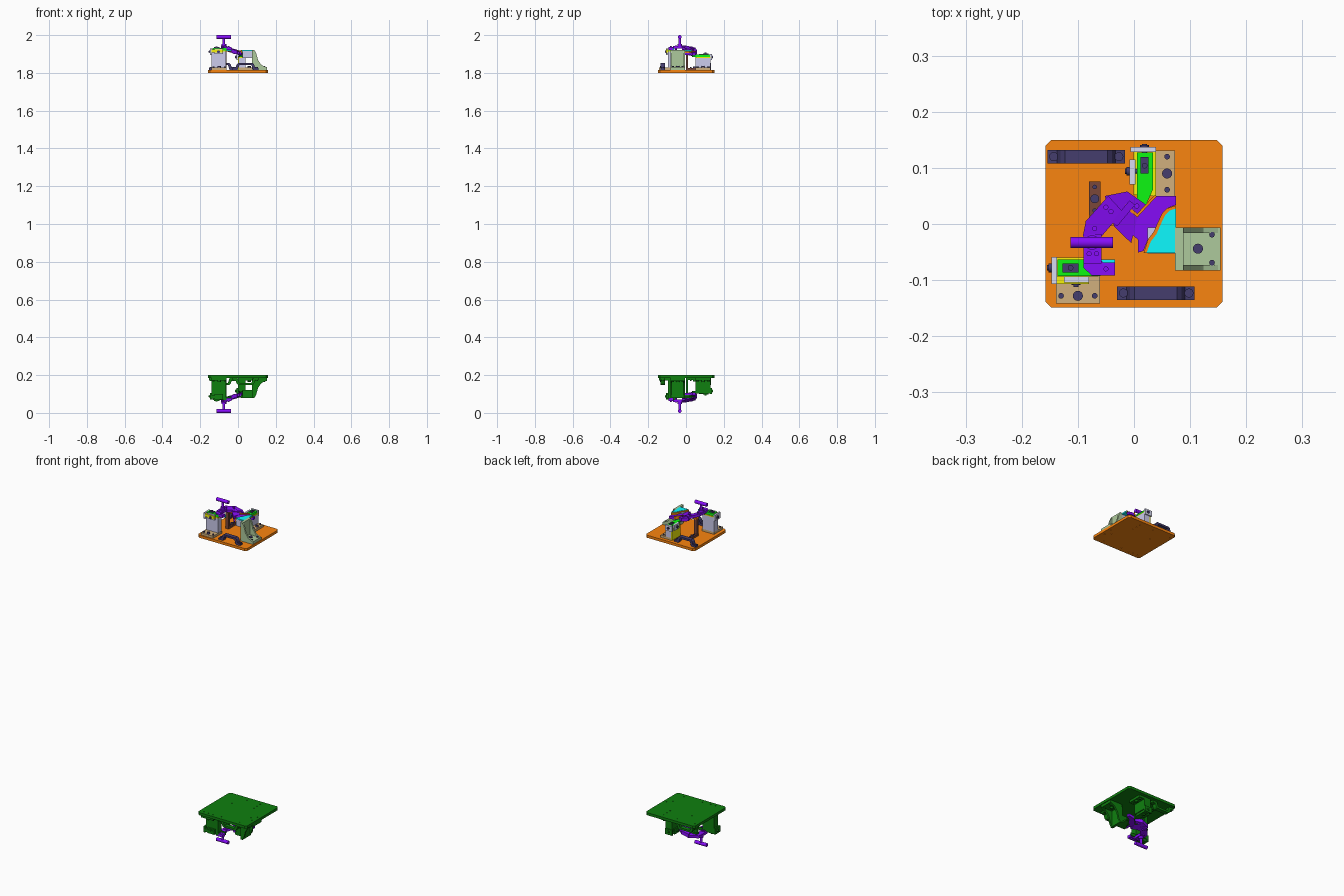
import bpy, bmesh, math
from mathutils import Matrix, Vector

if "Cube" in bpy.data.objects:
    bpy.data.objects.remove(bpy.data.objects["Cube"])

# colours as seen on screen, converted to linear
COL = dict(orange=(.98, .52, .06), navy=(.27, .24, .43), tan=(.82, .69, .49), lavender=(.8, .8, .93),
           yellow=(.97, .95, .04), sage=(.68, .79, .61), green=(.05, .97, .07), purple=(.53, .05, .98),
           cyan=(.05, .98, 1), brown=(.48, .28, .22), white=(.85, .86, .95), dark_green=(.06, .5, .06))
MATS = {}
for key, c in COL.items():
    MATS[key] = bpy.data.materials.new(key)
    MATS[key].diffuse_color = (*[v / 12.92 if v <= .04 else ((v + .055) / 1.055) ** 2.4 for v in c], 1)
PARTS = []


def finish(name, bm, col):
    bmesh.ops.recalc_face_normals(bm, faces=bm.faces)
    me = bpy.data.meshes.new(name)
    bm.to_mesh(me)
    bm.free()
    ob = bpy.data.objects.new(name, me)
    bpy.context.collection.objects.link(ob)
    me.materials.append(MATS[col])
    for p in me.polygons:
        p.use_smooth = True
    me.set_sharp_from_angle(angle=math.radians(30))
    PARTS.append((ob, col))
    return ob


def prism(name, pts, a, b, col, axis='z', slope=(0, 0)):
    """Extrude a 2D profile from a to b; slope tilts a z prism."""
    def place(u, v, w):
        if axis == 'z':
            return (u, v, w + slope[0] * u + slope[1] * v)
        return (u, w, v) if axis == 'y' else (w, u, v)
    bm = bmesh.new()
    lo = [bm.verts.new(place(u, v, a)) for u, v in pts]
    hi = [bm.verts.new(place(u, v, b)) for u, v in pts]
    bm.faces.new(lo)
    bm.faces.new(hi)
    n = len(pts)
    for i in range(n):
        j = (i + 1) % n
        bm.faces.new((lo[i], lo[j], hi[j], hi[i]))
    return finish(name, bm, col)


def box(name, x0, x1, y0, y1, z0, z1, col):
    return prism(name, [(x0, y0), (x1, y0), (x1, y1), (x0, y1)], z0, z1, col)


def rods(name, ends, r, col, seg=20):
    """Cylinders between pairs of points, in one object."""
    bm = bmesh.new()
    for p, q in ends:
        p, q = Vector(p), Vector(q)
        d = q - p
        m = Matrix.Translation((p + q) / 2) @ d.to_track_quat('Z', 'Y').to_matrix().to_4x4()
        bmesh.ops.create_cone(bm, cap_ends=True, segments=seg, radius1=r, radius2=r, depth=d.length, matrix=m)
    return finish(name, bm, col)


def screws(name, spots, z, r, h=.006):
    rods(name, [((x, y, z), (x, y, z + h)) for x, y in spots], r, 'navy', 16)


ZB, ZT = 1.80, 1.815  # base plate levels

# base plate with chamfered corners and counterbores underneath
c = .011
plate = prism('base_plate', [(-.158 + c, -.149), (.158 - c, -.149), (.158, -.149 + c), (.158, .15 - c),
                             (.158 - c, .15), (-.158 + c, .15), (-.158, .15 - c), (-.158, -.149 + c)],
              ZB, ZT, 'orange')
PADS_A = [(-.13, -.128), (-.07, -.128)]
PADS_B = [(.059, .12), (.059, .061)]
PADS_C = [(.139, -.019), (.139, -.069)]
BIG = [(-.1, -.128), (.059, .09), (.114, -.044), (-.07, .045)]
GRIPS = [(-.143, .12), (-.027, .12), (-.019, -.123), (.098, -.123)]
cutter = rods('plate_hole_cutter', [((x, y, ZB - .01), (x, y, ZB + .007))
                                    for x, y in PADS_A + PADS_B + PADS_C + BIG + GRIPS], .003, 'orange', 12)
PARTS.pop()
cutter.hide_render = True
mod = plate.modifiers.new('holes', 'BOOLEAN')
mod.object = cutter
mod.operation = 'DIFFERENCE'
dg = bpy.context.evaluated_depsgraph_get()
plate.data = bpy.data.meshes.new_from_object(plate.evaluated_get(dg))
plate.modifiers.clear()
for p in plate.data.polygons:
    p.use_smooth = False
bpy.data.objects.remove(cutter)

# arched carrying handles
for i, (cx, cy) in enumerate([(-.085, .12), (.039, -.123)]):
    half = [(.069, 0), (.069, .01), (.052, .012), (.046, .03), (.038, .037)]
    inner = [(.032, .026), (.038, .008), (.042, 0)]
    right = inner[::-1] + half
    arch = half + [(-x, z) for x, z in half[::-1]] + [(-x, z) for x, z in inner[::-1]] + inner
    prism(f'carry_handle_{i}', [(cx + x, ZT + z) for x, z in arch], cy - .012, cy + .012, 'navy', 'y')
screws('handle_screws', GRIPS, ZT + .008, .008, .007)

# tall left post on its foot
box('post_a_foot', -.139, -.061, -.142, -.06, ZT, 1.828, 'tan')
box('post_a', -.139, -.063, -.094, -.06, 1.828, 1.912, 'lavender')
box('post_a_shim', -.139, -.063, -.094, -.06, 1.912, 1.918, 'yellow')
box('post_a_front_shim', -.139, -.08, -.107, -.094, 1.908, 1.925, 'yellow')
box('post_a_end_stop', -.147, -.137, -.107, -.059, 1.895, 1.93, 'white')
box('post_a_front_stop', -.125, -.08, -.104, -.094, 1.9, 1.93, 'white')
screws('post_a_screws', PADS_A, 1.828, .005)
# low back post on its foot
box('post_b_foot', .005, .073, .05, .131, ZT, 1.828, 'tan')
box('post_b', .005, .039, .05, .131, 1.828, 1.88, 'lavender')
box('post_b_shim', .005, .039, .05, .131, 1.88, 1.885, 'yellow')
box('post_b_side_shim', -.001, .005, .052, .13, ZT, 1.885, 'yellow')
box('post_b_end_stop', -.006, .039, .128, .137, 1.868, 1.9, 'white')
box('post_b_side_stop', -.008, .003, .07, .115, 1.868, 1.9, 'white')
screws('post_b_screws', PADS_B, 1.828, .005)

# clamp plates with slotted pads and adjusting knobs
box('clamp_a', -.136, -.06, -.093, -.063, 1.918, 1.932, 'green')
prism('clamp_b', [(.005, .127), (.034, .127), (.034, .062), (.022, .035), (.008, .032), (.005, .05)],
      1.885, 1.898, 'green')
box('clamp_a_pad', -.127, -.099, -.086, -.07, 1.932, 1.936, 'navy')
box('clamp_b_pad', .012, .026, .09, .119, 1.898, 1.902, 'navy')
screws('clamp_a_bolt', [(-.113, -.078)], 1.936, .005, .005)
screws('clamp_b_bolt', [(.019, .104)], 1.902, .005, .005)
rods('adjusting_screws', [((-.155, -.078, 1.912), (-.13, -.078, 1.912)), ((-.103, -.112, 1.912), (-.103, -.09, 1.912)),
                          ((.019, .143, 1.884), (.019, .12, 1.884)), ((-.016, .094, 1.884), (.01, .094, 1.884))],
     .0045, 'navy', 16)
rods('adjusting_knobs', [((-.152, -.078, 1.912), (-.147, -.078, 1.912)), ((-.103, -.109, 1.912), (-.103, -.104, 1.912)),
                         ((.019, .141, 1.884), (.019, .137, 1.884)), ((-.013, .094, 1.884), (-.008, .094, 1.884))],
     .008, 'navy', 16)

# gusseted angle bracket on the right
box('angle_bracket_foot', .075, .154, -.083, -.006, ZT, 1.83, 'sage')
box('angle_bracket_wall', .073, .088, -.083, -.006, 1.83, 1.922, 'sage')
for i, y in enumerate((-.083, -.016)):
    prism(f'angle_bracket_gusset_{i}', [(.086, 1.83), (.15, 1.83), (.124, 1.842), (.106, 1.868), (.096, 1.905),
                                        (.086, 1.92)], y, y + .01, 'sage', 'y')
screws('angle_bracket_screws', PADS_C, 1.83, .005)
screws('large_screws', BIG[:3], 1.828, .009, .009)

# support block and curved nest
box('nest_block', .024, .073, -.053, -.006, 1.878, 1.916, 'lavender')
CURVE = [(.075, .028), (.064, .024), (.055, .015), (.047, -.002), (.04, -.018), (.03, -.031), (.022, -.052)]
prism('curved_nest', CURVE + [(.075, -.052)], 1.914, 1.922, 'cyan')
outer = [(x - .005, y + .004) for x, y in CURVE[1:]]
prism('nest_edge', CURVE + [(.017, -.052)] + outer[-2::-1] + [(.075, .033)], 1.905, 1.92, 'orange')

# rear rest post
box('rest_foot', -.08, -.06, 0, .076, ZT, 1.826, 'brown')
box('rest_post', -.08, -.06, 0, .011, 1.826, 1.915, 'brown')
box('rest_pad', -.08, -.035, -.004, .016, 1.912, 1.92, 'orange')
screws('rest_screws', [BIG[3]], 1.826, .008, .008)
screws('rest_small_screws', [(-.07, .066), (-.07, .024)], 1.826, .004, .005)

# clamped workpiece and its linkage
prism('workpiece', [(.039, .05), (.075, .05), (.075, .034)] + outer + [(.007, -.051), (.007, -.028), (-.03, .005),
                                                                       (-.015, .03), (.006, .014)],
      1.899, 1.914, 'purple', slope=(-.1, 0))
prism('locating_lip', [(-.022, .034), (.006, .012), (.041, .05), (.036, .051), (.006, .019), (-.019, .038)],
      1.902, 1.919, 'orange', slope=(-.1, 0))
prism('pivot_block', [(-.052, .05), (-.012, .058), (.022, .034), (.005, .008), (-.005, -.034), (-.035, -.005)],
      1.896, 1.916, 'purple', slope=(-.3, 0))
prism('pivot_cap', [(-.04, .003), (-.03, -.004), (.002, .034), (-.008, .042)], 1.9, 1.921, 'purple', slope=(-.3, 0))
prism('diagonal_link', [(-.091, -.021), (-.057, -.021), (-.02, .022), (-.046, .05), (-.086, .005)],
      1.907, 1.922, 'purple', slope=(-.25, 0))
box('handle_link', -.09, -.058, -.07, -.018, 1.928, 1.942, 'purple')
prism('clamp_toe', [(-.09, -.065), (-.058, -.065), (-.054, -.069), (-.034, -.069), (-.034, -.092),
                    (-.075, -.092), (-.09, -.078)], 1.922, 1.938, 'purple')
box('toe_insert', -.06, -.034, -.069, -.063, 1.915, 1.932, 'cyan')
rods('link_pins', [((x, y, 1.92), (x, y, z)) for x, y, z in
                   [(-.08, -.053, 1.945), (-.067, -.053, 1.945), (-.05, -.08, 1.942), (-.07, -.008, 1.946),
                    (-.05, .03, 1.94), (-.041, .022, 1.938), (.005, .032, 1.922)]], .0045, 'purple', 14)

# T handle
rods('t_handle_stem', [((-.075, -.033, 1.935), (-.075, -.033, 1.985))], .007, 'purple')
rods('t_handle_collar', [((-.075, -.033, 1.94), (-.075, -.033, 1.953))], .013, 'purple')
rods('t_handle_bar', [((-.113, -.033, 1.99), (-.037, -.033, 1.99))], .01, 'purple', 24)

# mirrored lower copy, dark green apart from the purple linkage
for ob, col in PARTS:
    me = ob.data.copy()
    me.transform(Matrix.Translation((0, 0, 2)) @ Matrix.Scale(-1, 4, (0, 0, 1)))
    me.flip_normals()
    me.materials.clear()
    me.materials.append(MATS['purple' if col == 'purple' else 'dark_green'])
    bpy.context.collection.objects.link(bpy.data.objects.new('lower_' + ob.name, me))

for m in bpy.data.materials:
    if m.users and not m.is_grease_pencil:
        m.use_nodes = True
        m.node_tree.nodes["Principled BSDF"].inputs["Base Color"].default_value = m.diffuse_color
